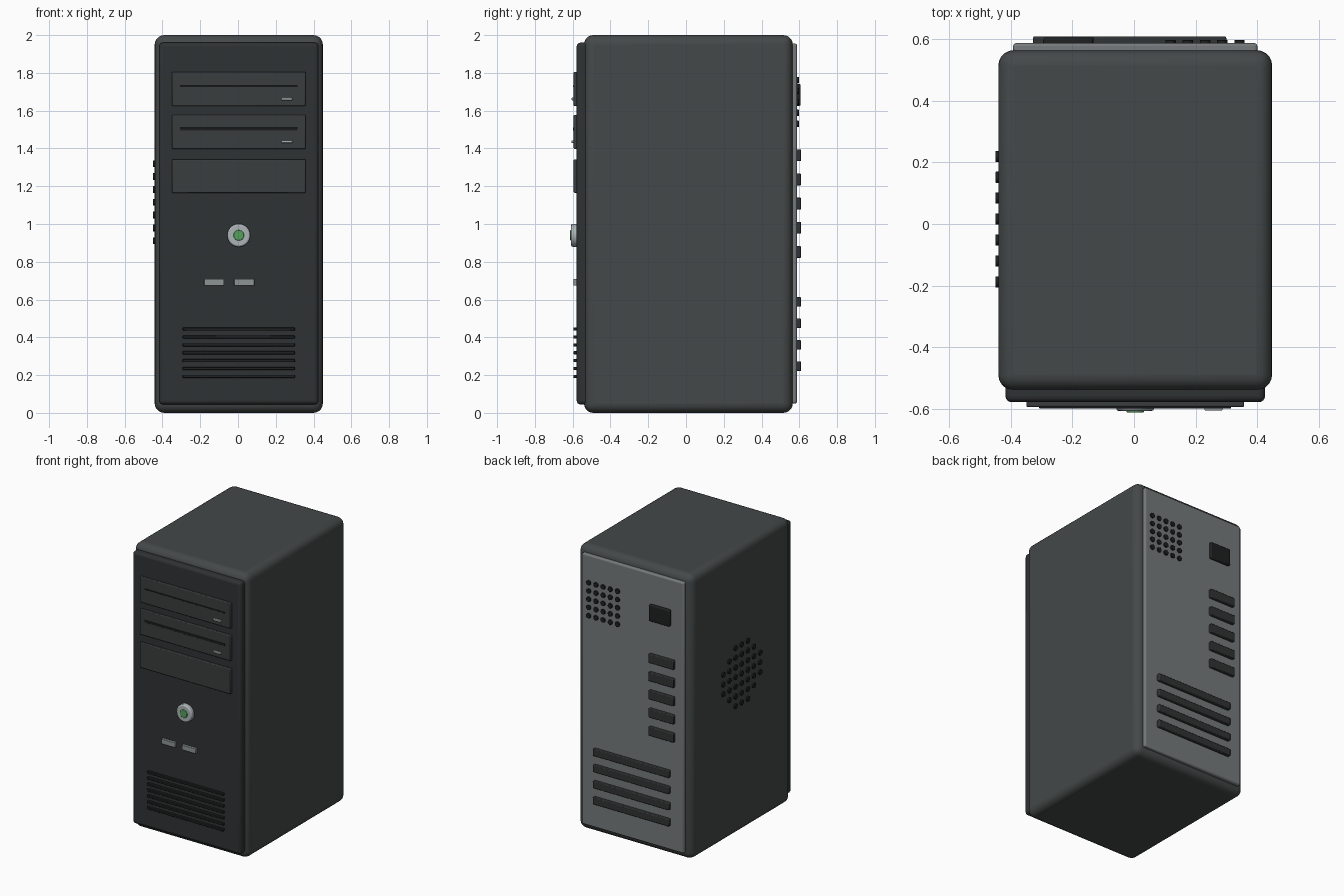
import bpy, bmesh, math
from mathutils import Matrix

if "Cube" in bpy.data.objects:
    bpy.data.objects.remove(bpy.data.objects["Cube"])

CX = 0.004  # the case is centred slightly right of the side grille


def material(name, r, g, b):
    m = bpy.data.materials.new(name)
    m.diffuse_color = (r, g, b, 1)
    m.use_nodes = True
    m.node_tree.nodes["Principled BSDF"].inputs["Base Color"].default_value = m.diffuse_color
    return m


BODY = material("case_grey", 0.058, 0.065, 0.065)
FRONT = material("front_dark", 0.028, 0.032, 0.033)
BAY = material("bay_grey", 0.042, 0.047, 0.048)
BLACK = material("black", 0.013, 0.015, 0.015)
VENT = material("vent_dark", 0.03, 0.033, 0.034)
REAR = material("rear_metal", 0.18, 0.195, 0.2)
SILVER = material("silver", 0.42, 0.46, 0.47)
PORT = material("port_metal", 0.27, 0.3, 0.3)
GREEN = material("power_green", 0.09, 0.35, 0.11)


def finish(ob, mat, bevel, segments):
    ob.data.materials.append(mat)
    if bevel:
        mod = ob.modifiers.new("bevel", 'BEVEL')
        mod.width, mod.segments = bevel, segments
    bpy.ops.object.select_all(action='DESELECT')
    ob.select_set(True)
    bpy.context.view_layer.objects.active = ob
    bpy.ops.object.shade_smooth_by_angle(angle=math.radians(35))
    return ob


def box(name, x, y, z, mat, bevel=0.003, segments=2):
    """Box from (min, max) ranges."""
    rng = (x, y, z)
    bpy.ops.mesh.primitive_cube_add(size=1, location=[(a + b) / 2 for a, b in rng])
    ob = bpy.context.object
    ob.name = name
    ob.scale = [b - a for a, b in rng]
    bpy.ops.object.transform_apply(location=False, rotation=False, scale=True)
    return finish(ob, mat, bevel, segments)


def discs(name, centres, axis, radius, depth, mat, bevel=0.002, sides=16):
    """One object holding short cylinders along the given axis."""
    turn = Matrix.Rotation(math.pi / 2, 4, 'X' if axis == 'Y' else 'Y')
    bm = bmesh.new()
    for c in centres:
        bmesh.ops.create_cone(bm, cap_ends=True, segments=sides, radius1=radius,
                              radius2=radius, depth=depth,
                              matrix=Matrix.Translation(c) @ turn)
    me = bpy.data.meshes.new(name)
    bm.to_mesh(me)
    bm.free()
    ob = bpy.data.objects.new(name, me)
    bpy.context.collection.objects.link(ob)
    return finish(ob, mat, bevel, 2)


# Case and its end panels
box("case", (-0.441, 0.449), (-0.54, 0.565), (0, 2), BODY, 0.05, 5)
box("front_panel", (CX - 0.422, CX + 0.422), (-0.579, -0.5), (0.045, 1.96), FRONT, 0.02, 4)
box("rear_panel", (CX - 0.397, CX + 0.397), (0.55, 0.588), (0.05, 1.955), REAR, 0.01, 3)

# Drive bays
for i, (z0, z1) in enumerate([(1.625, 1.805), (1.398, 1.577), (1.165, 1.342)]):
    box(f"drive_bay_{i + 1}", (CX - 0.354, CX + 0.354), (-0.595, -0.57), (z0, z1), BAY, 0.005)
# Disc slots and eject buttons on the upper two bays
for i, (z, h, mat) in enumerate([(1.728, 0.008, BLACK), (1.502, 0.016, BLACK)]):
    box(f"disc_slot_{i + 1}", (CX - 0.312, CX + 0.312), (-0.599, -0.59), (z - h / 2, z + h / 2), mat, 0.001)
for i, z in enumerate([1.662, 1.436]):
    box(f"eject_button_{i + 1}", (0.229, 0.288), (-0.606, -0.59), (z - 0.007, z + 0.007), SILVER)

# Power button
discs("power_ring", [(CX, -0.589, 0.94)], 'Y', 0.061, 0.038, SILVER, 0.008, 40)
discs("power_light", [(CX, -0.6, 0.94)], 'Y', 0.028, 0.026, GREEN, 0.003, 32)

# Front sockets and intake slats
for i, x in enumerate([-0.18, -0.02]):
    box(f"front_socket_{i + 1}", (x, x + 0.107), (-0.596, -0.57), (0.674, 0.71), PORT)
for i in range(7):
    z = 0.193 + i * 0.0418
    box(f"intake_slat_{i + 1}", (CX - 0.297, CX + 0.297), (-0.596, -0.57), (z - 0.008, z + 0.008), BLACK)

# Rear: fan holes, power inlet, expansion covers, lower slats
discs("rear_fan_holes", [(0.119 + i * 0.056, 0.588, 1.53 + j * 0.058)
                         for i in range(5) for j in range(5)], 'Y', 0.017, 0.02, BLACK)
box("power_inlet", (-0.295, -0.133), (0.575, 0.607), (1.625, 1.742), BLACK, 0.008)
for i in range(5):
    z = 0.852 + i * 0.128
    box(f"expansion_cover_{i + 1}", (-0.328, -0.132), (0.575, 0.61), (z - 0.031, z + 0.031), VENT, 0.005)
for i in range(4):
    z = 0.247 + i * 0.1135
    box(f"rear_slat_{i + 1}", (-0.292, 0.3), (0.575, 0.61), (z - 0.025, z + 0.025), VENT, 0.005)

# Round grille on the left side
discs("side_grille", [(-0.441, 0.016 + i * 0.068, 1.115 + j * 0.068)
                      for i in range(-3, 4) for j in range(-3, 4) if i * i + j * j <= 10],
      'X', 0.018, 0.02, BLACK)
